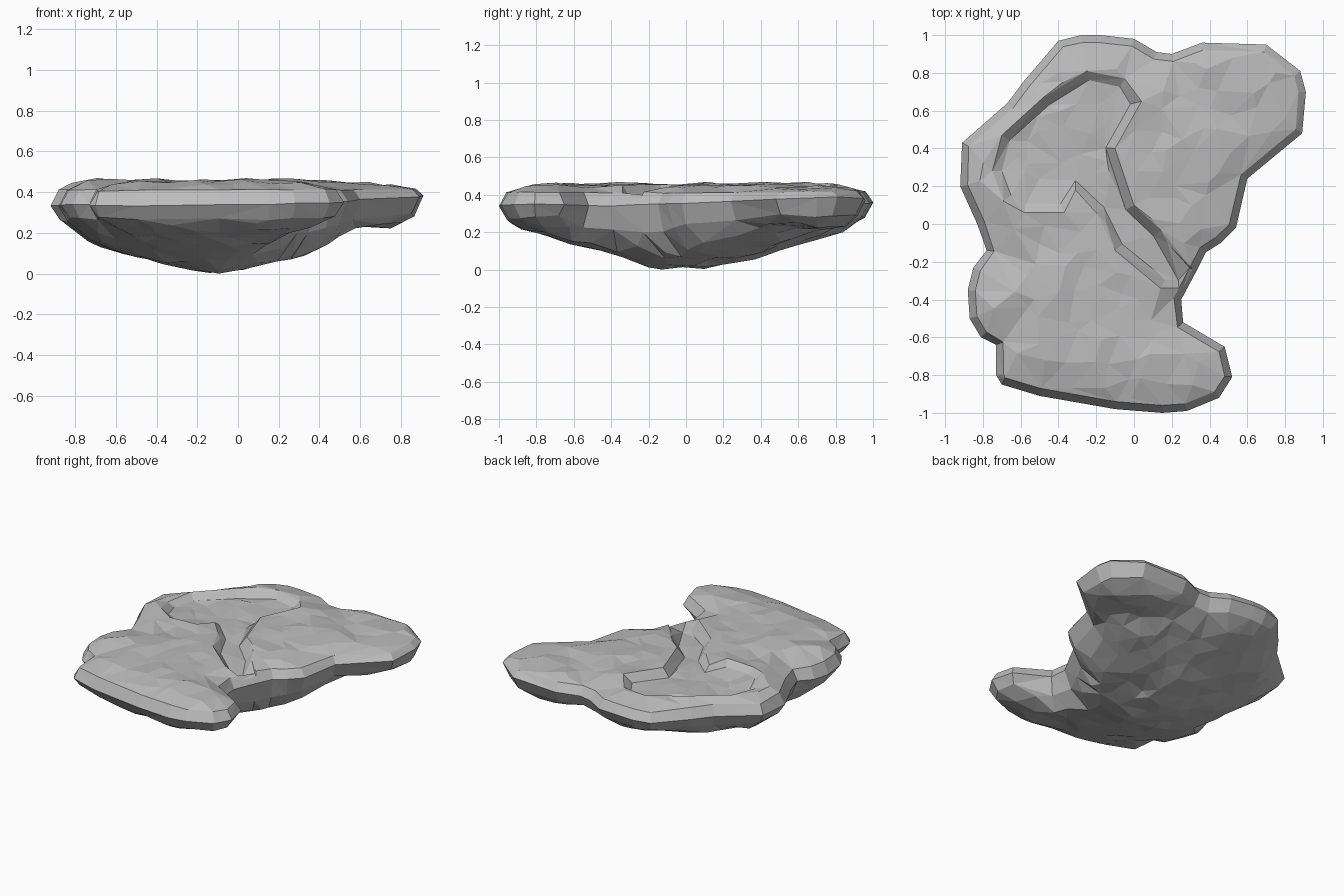
import bpy
import bmesh
import random
from mathutils import Vector, noise
from mathutils.geometry import delaunay_2d_cdt, intersect_point_line

random.seed(4)
cube = bpy.data.objects.get("Cube")
if cube:
    bpy.data.objects.remove(cube)


def loop(*points):
    return [Vector(p) for p in points]


# Plan outline of the slab, clockwise from the back
outline = loop(
    (-.18, 1), (0, .98), (.12, .91), (.2, .9), (.36, .96), (.7, .95), (.88, .81),
    (.91, .7), (.89, .48), (.6, .24), (.54, -.02), (.46, -.1), (.38, -.15),
    (.33, -.25), (.25, -.4), (.26, -.52), (.48, -.65), (.52, -.81), (.45, -.92),
    (.28, -.99), (.15, -1), (-.1, -.98), (-.5, -.91), (-.7, -.85), (-.73, -.8),
    (-.73, -.64), (-.81, -.6), (-.87, -.5), (-.88, -.35), (-.85, -.23),
    (-.78, -.14), (-.83, 0), (-.92, .2), (-.91, .43), (-.67, .64), (-.58, .76),
    (-.4, .97), (-.28, 1))

# Sunken channel between the upper ledges, draining to the notch
channel = loop(
    (-.05, .77), (.04, .65), (-.1, .4), (0, .1), (.14, -.03), (.31, -.24),
    (.26, -.34), (.14, -.34), (-.1, -.14), (-.2, .06), (-.31, .18), (-.37, .06),
    (-.58, .06), (-.69, .12), (-.75, .28), (-.7, .47), (-.48, .67), (-.25, .81))


def pairs(poly):
    return zip(poly, poly[1:] + poly[:1])


def inside(p, poly):
    hit = False
    for a, b in pairs(poly):
        if (a.y > p.y) != (b.y > p.y):
            if p.x < a.x + (b.x - a.x) * (p.y - a.y) / (b.y - a.y):
                hit = not hit
    return hit


def distance(p, poly):
    best = 9.0
    for a, b in pairs(poly):
        q, t = intersect_point_line(p, a, b)
        t = min(max(t, 0), 1)
        best = min(best, (p - a.lerp(b, t)).length)
    return best


def inset(poly, amount):
    """Move a clockwise loop inwards, dropping points that crowd the edge."""
    result = []
    for i, p in enumerate(poly):
        along = (poly[(i + 1) % len(poly)] - poly[i - 1]).normalized()
        q = p + Vector((along.y, -along.x)) * amount
        if inside(q, poly) and distance(q, poly) > amount * .75:
            result.append(q)
    return result


def bumps(p, scale, seed):
    return noise.noise(Vector((p.x * scale, p.y * scale, seed)))


def ramp(d, steps):
    """Piecewise linear rise through (distance, share) steps."""
    last = (0, 0)
    for step in steps:
        if d < step[0]:
            f = (d - last[0]) / (step[0] - last[0])
            return last[1] + (step[1] - last[1]) * f
        last = step
    return last[1]


def rim_height(p):
    return .335 + .035 * max(0, p.x) + .02 * max(0, p.y) + .015 * bumps(p, 3, 7)


def top_height(p):
    d = distance(p, outline)
    rise = ramp(d, ((.035, .6), (.11, .9), (.25, 1)))
    crown = .455 - .03 * max(0, p.x - .3)
    z = rim_height(p) + (crown - rim_height(p)) * rise
    z += (.02 * bumps(p, 4, 1) + random.uniform(-.009, .009)) * min(d / .1, 1)
    if inside(p, channel):
        depth = .05 + .04 * max(0, min(1, (p.x + .2) * 2))
        z -= depth * min(distance(p, channel) / .05, 1)
    return z


def bottom_height(p):
    d = distance(p, outline)
    x = (p.x + .07) * (1.15 if p.x > 0 else 1)
    bowl = min(.27 * Vector((x, p.y)).length ** 1.4, .225)
    bowl += .03 * bumps(p, 4, 3) + random.uniform(-.01, .01)
    drop = ramp(d, ((.04, .55), (.11, .95), (.2, 1)))
    return rim_height(p) + (bowl - rim_height(p)) * drop


def add_sheet(bm, loops, spacing, height, flip):
    """Triangulate one side of the rock around its guide loops."""
    points, edges = [], []
    for poly in loops:
        first, count = len(points), len(poly)
        points += poly
        edges += [(first + i, first + (i + 1) % count) for i in range(count)]
    guides = list(points)
    steps = int(1 / spacing) + 1
    for i in range(-steps, steps + 1):
        for j in range(-steps, steps + 1):
            p = Vector((i + random.uniform(-.35, .35) + j % 2 / 2,
                        j + random.uniform(-.35, .35))) * spacing
            if inside(p, outline) and distance(p, outline) > spacing / 2:
                if min((p - g).length for g in guides) > spacing / 2:
                    points.append(p)
    flat, _, faces, *_ = delaunay_2d_cdt(points, edges, [], 0, 1e-4)
    verts = [bm.verts.new((p.x, p.y, height(p))) for p in flat]
    for face in faces:
        centre = sum((flat[i] for i in face), Vector((0, 0))) / len(face)
        if inside(centre, outline):
            order = reversed(face) if flip else face
            bm.faces.new([verts[i] for i in order])
    for v in verts:
        if not v.link_faces:
            bm.verts.remove(v)


# Rock slab: upper and lower sheets welded along the rim
bm = bmesh.new()
shoulder = inset(outline, .04)
floor = inset(channel, .05)
add_sheet(bm, [outline, shoulder, channel, floor], .12, top_height, False)
add_sheet(bm, [outline, inset(outline, .045)], .12, bottom_height, True)
bmesh.ops.remove_doubles(bm, verts=bm.verts, dist=.0005)
bmesh.ops.recalc_face_normals(bm, faces=bm.faces)

# Rest the lowest point on the ground
lowest = min(v.co.z for v in bm.verts)
for v in bm.verts:
    if v.co.z < .2:
        v.co.z -= lowest * (1 - v.co.z / .2) / (1 - lowest / .2)

mesh = bpy.data.meshes.new("rock_slab")
bm.to_mesh(mesh)
bm.free()
rock = bpy.data.objects.new("rock_slab", mesh)
bpy.context.collection.objects.link(rock)

# Plain grey stone
stone = bpy.data.materials.new("grey_stone")
stone.use_nodes = True
grey = (.5, .5, .5, 1)
stone.diffuse_color = grey
stone.node_tree.nodes["Principled BSDF"].inputs["Base Color"].default_value = grey
mesh.materials.append(stone)
